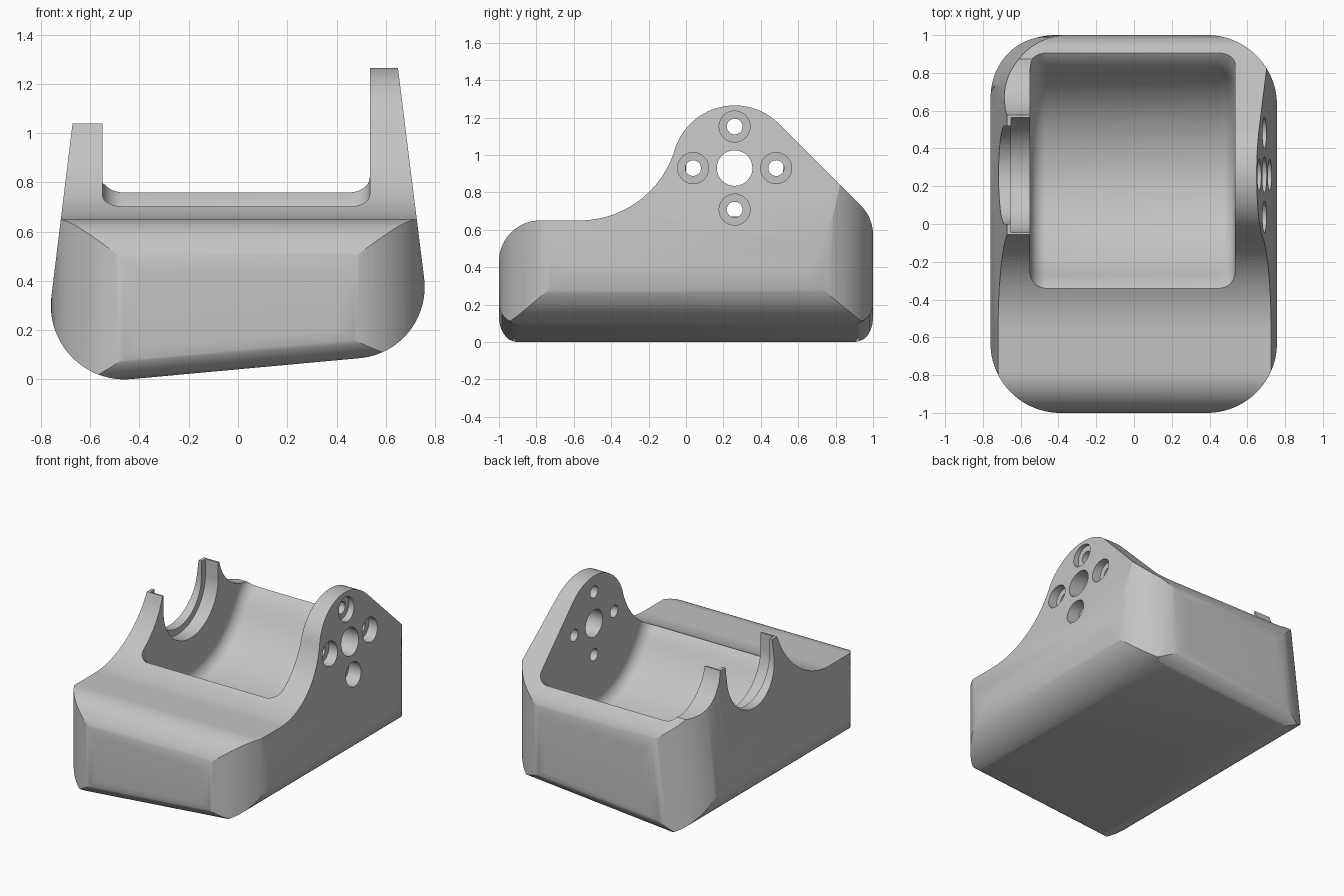
import bpy, bmesh
from math import sin, cos, radians, pi, sqrt, atan2, degrees

old = bpy.data.objects.get("Cube")
if old:
    bpy.data.objects.remove(old, do_unlink=True)

grey = bpy.data.materials.new("plain_grey")
grey.use_nodes = True
COLOUR = (0.55, 0.55, 0.55, 1)
grey.diffuse_color = COLOUR
grey.node_tree.nodes["Principled BSDF"].inputs["Base Color"].default_value = COLOUR

AXIS_Y, AXIS_Z = 0.26, 0.93      # centre line of the shaft
RING = 0.335                     # rounded head of the side walls
TILT = 0.0885                    # slope of the underside
TAPER = 0.122                    # lean of the left side
INNER_L, INNER_R = -0.55, 0.535  # inner faces of the side walls


def arc(cx, cy, r, a0, a1, n=16):
    """Points on an arc, angles in degrees."""
    steps = [radians(a0 + (a1 - a0) * i / n) for i in range(n + 1)]
    return [(cx + r * cos(a), cy + r * sin(a)) for a in steps]


def prism(name, points, axis, lo, hi, rounding=0):
    """Extrude a 2D outline along one axis, optionally rounding its ends."""
    place = {"x": lambda p, d: (d, p[0], p[1]),
             "y": lambda p, d: (p[0], d, p[1]),
             "z": lambda p, d: (p[0], p[1], d)}[axis]
    bm = bmesh.new()
    face = bm.faces.new([bm.verts.new(place(p, lo)) for p in points])
    top = bmesh.ops.extrude_face_region(bm, geom=[face])["geom"]
    shift = place((0, 0), hi - lo)
    bmesh.ops.translate(bm, vec=shift, verts=[v for v in top if isinstance(v, bmesh.types.BMVert)])
    bmesh.ops.recalc_face_normals(bm, faces=bm.faces)
    if rounding:
        caps = {e for f in bm.faces if len(f.verts) > 4 for e in f.edges}
        bmesh.ops.bevel(bm, geom=list(caps), offset=rounding, offset_type="OFFSET",
                        segments=8, profile=0.5, affect="EDGES")
    mesh = bpy.data.meshes.new(name)
    bm.to_mesh(mesh)
    bm.free()
    mesh.materials.append(grey)
    obj = bpy.data.objects.new(name, mesh)
    bpy.context.collection.objects.link(obj)
    return obj


def disc(name, y, z, r, lo, hi, n=48):
    return prism(name, arc(y, z, r, 0, 360 - 360 / n, n - 1), "x", lo, hi)


def slot(name, r, lo, hi):
    """U-shaped cutter, open at the top."""
    outline = arc(AXIS_Y, AXIS_Z, r, 180, 360, 40) + [(AXIS_Y + r, 1.2), (AXIS_Y - r, 1.2)]
    return prism(name, outline, "x", lo, hi)


def combine(target, tool, operation="DIFFERENCE"):
    mod = target.modifiers.new(tool.name, "BOOLEAN")
    mod.operation, mod.object, mod.solver = operation, tool, "EXACT"
    bpy.context.view_layer.objects.active = target
    bpy.ops.object.modifier_apply(modifier=mod.name)
    bpy.data.objects.remove(tool, do_unlink=True)


# Body: front outline with tapered sides and a tilted underside
front = (arc(-0.46, 0.30, 0.30, 173, 275, 24) + arc(0.468, 0.375, 0.29, 275, 367, 24)
         + [(0.645, 1.3), (-0.64, 1.3)])
body = prism("cradle_body", front, "y", -1.1, 1.1)

# Side outline: nose, concave sweep, round head, sloping back
sweep = 0.5326
sweep_z = 0.65 + sweep
meet = degrees(atan2(AXIS_Z - sweep_z, AXIS_Y + 0.57))
side = (arc(-0.87, 0.13, 0.13, 270, 180, 12)
        + arc(-0.78, 0.43, 0.22, 180, 90)
        + arc(-0.57, sweep_z, sweep, -90, meet, 28)
        + arc(AXIS_Y, AXIS_Z, RING, 180 + meet, 45, 32)[1:]
        + arc(0.78, 0.573, 0.22, 45, 0, 12)
        + arc(0.87, 0.13, 0.13, 0, -90, 12))
side_form = prism("side_form", side, "x", -1, 1)
for v in side_form.data.vertices:
    if v.co.z < 0.2:
        v.co.z += TILT * (v.co.x + 0.46) - 0.003
combine(body, side_form, "INTERSECT")

# Plan outline with large round corners; the back left one leans with the wall
plan = []
for cx, cy, a in ((0.387, 0.63, 0), (-0.39, 0.63, 90), (-0.39, -0.63, 180), (0.387, -0.63, 270)):
    plan += arc(cx, cy, 0.37, a, a + 90, 24)
plan_form = prism("plan_form", plan, "z", -0.5, 1.6)
for v in plan_form.data.vertices:
    if v.co.x < 0 and v.co.y > 0:
        v.co.x += TAPER * (v.co.z - 0.3)
combine(body, plan_form, "INTERSECT")

# Round-bottomed hollow with flared lips and filleted ends
hollow = (arc(AXIS_Y, AXIS_Z, 0.614, 208.5, 331.5, 40)
          + [(0.83, 0.685), (0.865, 0.728), (0.905, 0.759), (1.1, 0.86), (1.1, 1.7),
             (-0.5, 1.7), (-0.5, 0.79), (-0.342, 0.703), (-0.31, 0.678)])
combine(body, prism("hollow", hollow, "x", INNER_L, INNER_R, rounding=0.085))

# Open-topped left wall: level top, concave back, stepped U notch
combine(body, prism("wall_top", [(-1, 1.04), (1.2, 1.04), (1.2, 1.5), (-1, 1.5)], "x", -1, INNER_L + 0.05))
back_r = 0.33
back_z = 0.79 + back_r
back_y = AXIS_Y + sqrt((RING + back_r) ** 2 - (back_z - AXIS_Z) ** 2)
combine(body, disc("back_sweep", back_y, back_z, back_r, -1, INNER_L + 0.03, 96))
combine(body, slot("notch", 0.26, -1, INNER_L + 0.05))
combine(body, slot("notch_step", 0.305, -0.65, INNER_L + 0.05))

# Right wall: shaft hole and four counterbored screw holes
combine(body, disc("shaft_hole", AXIS_Y, AXIS_Z, 0.095, 0.4, 1))
for i in range(4):
    y = AXIS_Y + 0.222 * cos(i * pi / 2)
    z = AXIS_Z + 0.222 * sin(i * pi / 2)
    combine(body, disc("screw_hole", y, z, 0.042, 0.4, 1, 32))
    combine(body, disc("counterbore", y, z, 0.083, 0.625, 1, 40))

# Smooth shading with sharp edges kept
bpy.ops.object.select_all(action="DESELECT")
body.select_set(True)
bpy.context.view_layer.objects.active = body
bpy.ops.object.shade_smooth_by_angle(angle=radians(25))
